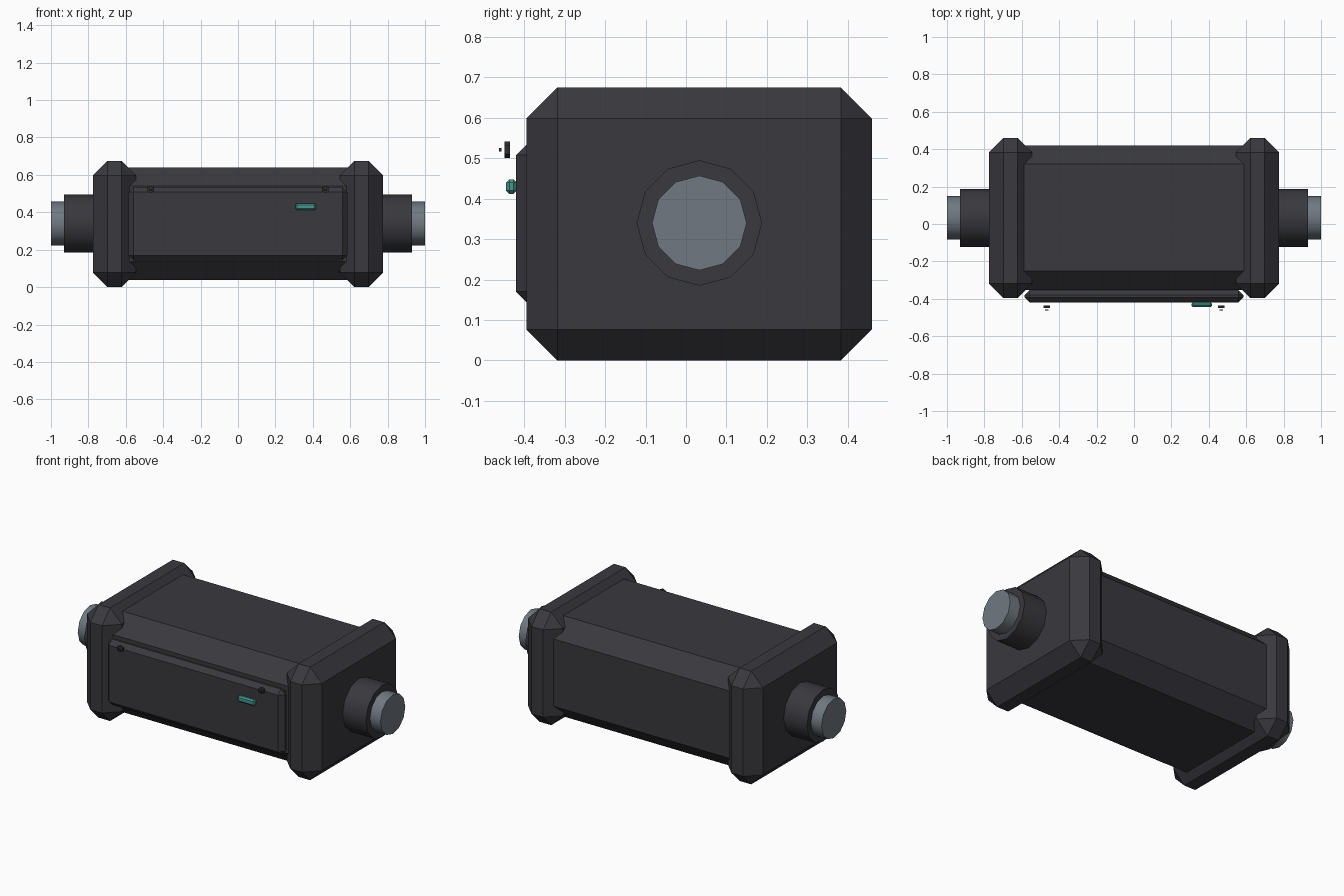
import bpy, math
from mathutils import Matrix

if "Cube" in bpy.data.objects:
    bpy.data.objects.remove(bpy.data.objects["Cube"])

CY, CZ = 0.033, 0.338  # centre line of the case


def material(name, rgb):
    m = bpy.data.materials.new(name)
    m.diffuse_color = (*rgb, 1)
    m.use_nodes = True
    m.node_tree.nodes["Principled BSDF"].inputs["Base Color"].default_value = m.diffuse_color
    return m


DARK = material("dark_casing", (0.041, 0.040, 0.048))
STEEL = material("blue_grey_metal", (0.160, 0.190, 0.220))
BLACK = material("black_bolt", (0.027, 0.027, 0.029))
TEAL = material("teal_light", (0.060, 0.310, 0.270))


def box(name, lo, hi, mat, bevel=0):
    """Box between two corners, with flat chamfered edges."""
    size = [b - a for a, b in zip(lo, hi)]
    mid = [(a + b) / 2 for a, b in zip(lo, hi)]
    bpy.ops.mesh.primitive_cube_add(size=1)
    ob = bpy.context.object
    ob.name = name
    ob.data.transform(Matrix.Translation(mid) @ Matrix.Diagonal((*size, 1)))
    ob.data.materials.append(mat)
    if bevel:
        mod = ob.modifiers.new("chamfer", "BEVEL")
        mod.width = bevel
        mod.segments = 1
        mod.limit_method = "NONE"
    return ob


def cylinder(name, loc, r, depth, axis, sides, mat):
    """Cylinder along x or y, with one vertex pointing straight up."""
    bpy.ops.mesh.primitive_cylinder_add(vertices=sides, radius=r, depth=depth)
    ob = bpy.context.object
    ob.name = name
    rot = Matrix.Rotation(math.pi / 2, 4, "Y" if axis == "x" else "X")
    ob.data.transform(Matrix.Translation(loc) @ rot)
    ob.data.materials.append(mat)
    bpy.ops.object.shade_smooth_by_angle(angle=math.radians(35))
    return ob


# Main case and front door panel
box("body", (-0.69, -0.352, 0.038), (0.69, 0.42, 0.64), DARK, 0.1)
box("front_panel", (-0.585, -0.42, 0.143), (0.585, -0.353, 0.535), DARK, 0.027)

# Status light
box("status_light", (0.307, -0.445, 0.412), (0.418, -0.419, 0.448), TEAL, 0.008)

for s, side in ((-1, "left"), (1, "right")):
    # Chunky end cap
    x0, x1 = sorted((s * 0.545, s * 0.776))
    box(side + "_end_cap", (x0, -0.395, 0), (x1, 0.46, 0.675), DARK, 0.077)
    # Axle collar and metal axle end
    cylinder(side + "_collar", (s * 0.835, CY, CZ + 0.002), 0.155, 0.19, "x", 12, DARK)
    cylinder(side + "_axle", (s * 0.93, CY, CZ + 0.002), 0.117, 0.14, "x", 12, STEEL)
    # Small bolt in front of the panel
    cylinder(side + "_bolt", (s * 0.467, -0.442, 0.521), 0.02, 0.014, "y", 6, BLACK)
    box(side + "_bolt_slot", (s * 0.467 - 0.01, -0.462, 0.517),
        (s * 0.467 + 0.01, -0.456, 0.525), BLACK)
